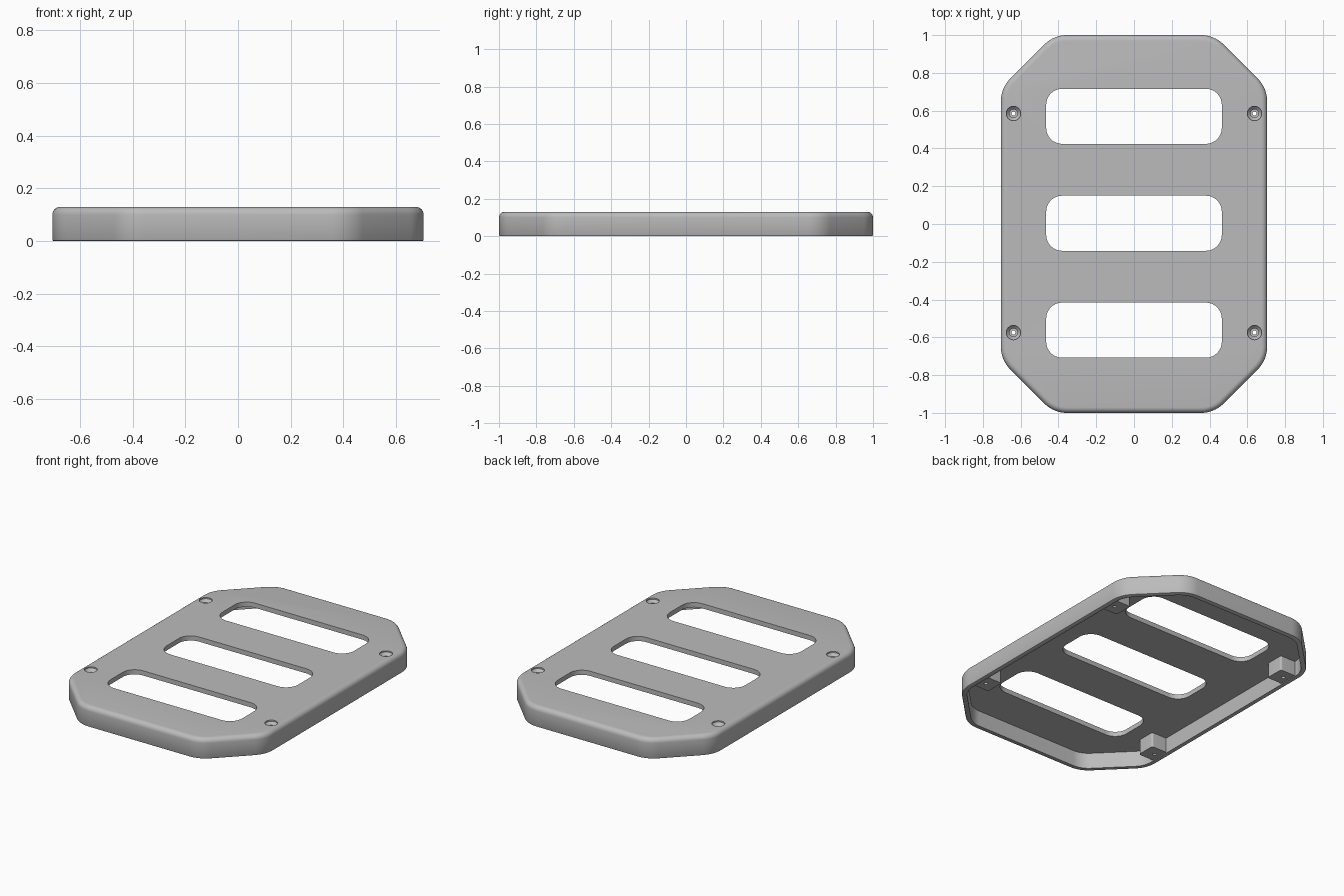
import bpy, bmesh, math
from mathutils import Vector

cube = bpy.data.objects.get("Cube")
if cube:
    bpy.data.objects.remove(cube, do_unlink=True)

HALF_X, HALF_Y, HEIGHT = 0.705, 1.0, 0.13
CHAMFER, WALL, ROUND = 0.28, 0.03, 0.03

grey = bpy.data.materials.new("plain grey")
grey.use_nodes = True
colour = (0.5, 0.5, 0.5, 1)
grey.diffuse_color = colour
grey.node_tree.nodes["Principled BSDF"].inputs["Base Color"].default_value = colour


def rounded(corners, radius, steps=8):
    """Counter-clockwise convex outline with each corner turned into an arc."""
    out = []
    for i, c in enumerate(corners):
        c = Vector(c)
        a = (Vector(corners[i - 1]) - c).normalized()
        b = (Vector(corners[(i + 1) % len(corners)]) - c).normalized()
        half = a.angle(b) / 2
        centre = c + (a + b).normalized() * radius / math.sin(half)
        start = c + a * radius / math.tan(half) - centre
        sweep = math.pi - 2 * half
        for k in range(steps + 1):
            t = sweep * k / steps
            out.append(centre + Vector((start.x * math.cos(t) - start.y * math.sin(t),
                                        start.x * math.sin(t) + start.y * math.cos(t))))
    return out


def octagon(inset):
    """Chamfered rectangle outline, moved inwards by inset."""
    x, y = HALF_X - inset, HALF_Y - inset
    c = CHAMFER - inset * (2 - math.sqrt(2))
    pts = [(x, c - y), (x, y - c), (x - c, y), (c - x, y),
           (-x, y - c), (-x, c - y), (c - x, -y), (x - c, -y)]
    return rounded(pts, 0.17 - inset)


def rectangle(cx, cy, hx, hy, radius):
    return rounded([(cx + hx, cy - hy), (cx + hx, cy + hy),
                    (cx - hx, cy + hy), (cx - hx, cy - hy)], radius)


def circle(cx, cy, r, n=32):
    return [Vector((cx + r * math.cos(math.tau * i / n),
                    cy + r * math.sin(math.tau * i / n))) for i in range(n)]


def loft(name, layers):
    """Closed solid through a stack of (outline, z) layers."""
    bm = bmesh.new()
    rings = [[bm.verts.new((p.x, p.y, z)) for p in outline] for outline, z in layers]
    n = len(rings[0])
    for low, high in zip(rings, rings[1:]):
        for i in range(n):
            j = (i + 1) % n
            bm.faces.new((low[i], low[j], high[j], high[i]))
    bm.faces.new(rings[0][::-1])
    bm.faces.new(rings[-1])
    mesh = bpy.data.meshes.new(name)
    bm.to_mesh(mesh)
    bm.free()
    obj = bpy.data.objects.new(name, mesh)
    bpy.context.collection.objects.link(obj)
    mesh.materials.append(grey)
    return obj


def combine(target, tool, operation):
    """Apply a boolean and discard the tool."""
    bpy.context.view_layer.objects.active = target
    mod = target.modifiers.new("cut", "BOOLEAN")
    mod.operation, mod.object, mod.solver = operation, tool, "EXACT"
    bpy.ops.object.modifier_apply(modifier=mod.name)
    bpy.data.objects.remove(tool, do_unlink=True)


# Outer body with a rounded top edge and a slightly softened bottom edge
layers = [(octagon(0.006), 0), (octagon(0.002), 0.002), (octagon(0), 0.006)]
for k in range(7):
    a = math.pi / 2 * k / 6
    layers.append((octagon(ROUND * (1 - math.cos(a))), HEIGHT - ROUND + ROUND * math.sin(a)))
cover = loft("cover", layers)

# Hollow underside
cavity = loft("cavity", [(octagon(WALL), -0.05), (octagon(WALL), HEIGHT - WALL)])
combine(cover, cavity, "DIFFERENCE")

# Three wide slots
for cy in (-0.562, 0.004, 0.57):
    outline = rectangle(0, cy, 0.465, 0.146, 0.085)
    combine(cover, loft("slot", [(outline, 0.05), (outline, 0.2)]), "DIFFERENCE")

# Screw bosses against the long walls, each with a countersunk hole
for side in (-1, 1):
    for cy in (-0.575, 0.585):
        block = rectangle(side * 0.63, cy, 0.06, 0.06, 0.012)
        combine(cover, loft("boss", [(block, 0.006), (block, HEIGHT - WALL / 2)]), "UNION")
        cx = side * 0.638
        hole = loft("hole", [(circle(cx, cy, r), z) for r, z in
                             ((0.011, -0.02), (0.011, 0.07), (0.022, 0.07),
                              (0.022, 0.105), (0.038, 0.122), (0.038, 0.15))])
        combine(cover, hole, "DIFFERENCE")

bpy.ops.object.select_all(action="DESELECT")
cover.select_set(True)
bpy.context.view_layer.objects.active = cover
bpy.ops.object.shade_smooth_by_angle(angle=math.radians(35))
